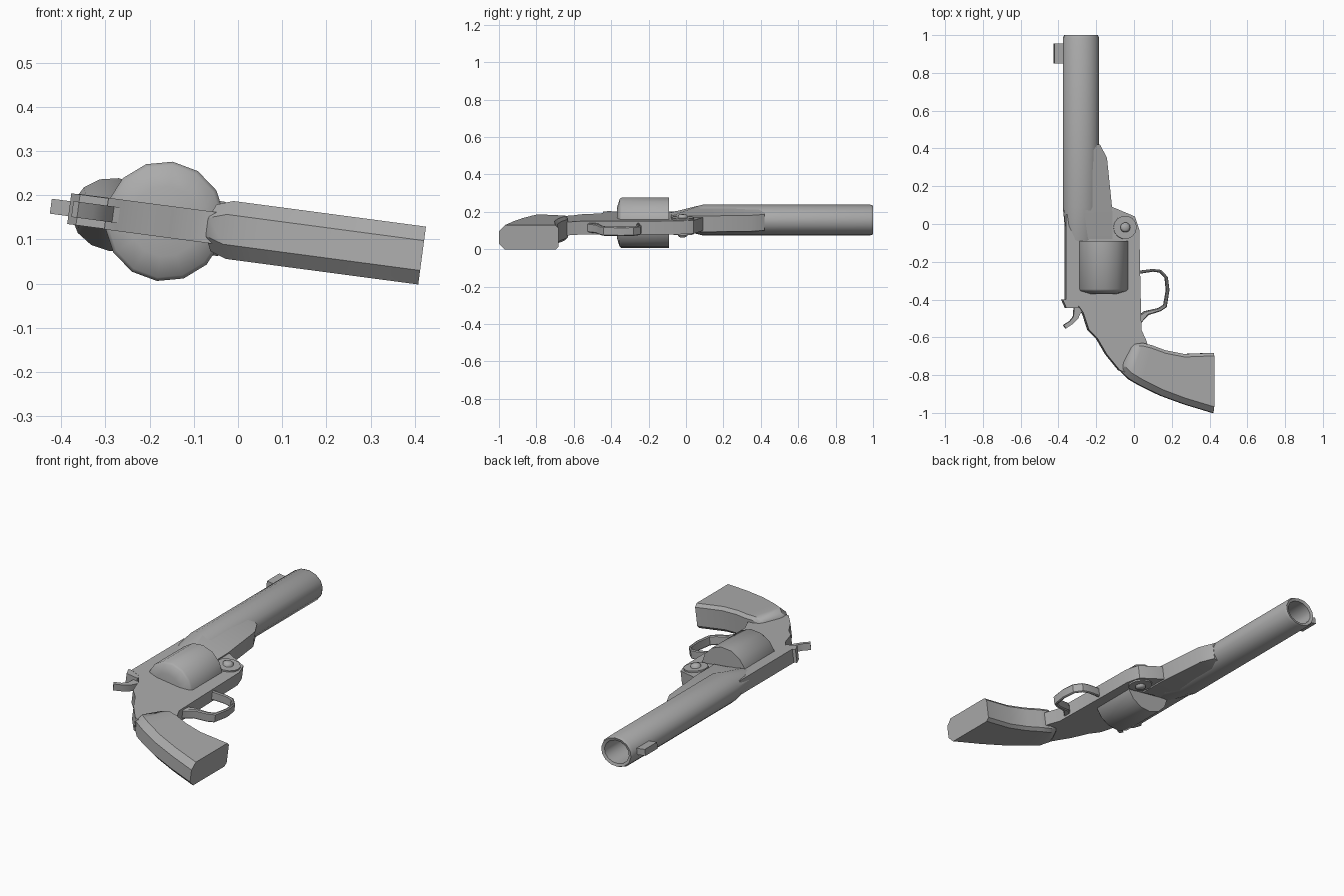
import bpy, bmesh, math
from mathutils import Matrix, Vector

if "Cube" in bpy.data.objects:
    bpy.data.objects.remove(bpy.data.objects["Cube"])

steel = bpy.data.materials.new("plain grey")
steel.use_nodes = True
GREY = (0.41, 0.41, 0.41, 1)
steel.diffuse_color = GREY
steel.node_tree.nodes["Principled BSDF"].inputs["Base Color"].default_value = GREY

# The parts are drawn in a flat plane, then the whole lies tilted on its side
LIE = Matrix.Translation((0, 0, 0.119)) @ Matrix.Rotation(math.radians(7.57), 4, 'Y')


def finish(name, bm, bevel=0, angle=35):
    bmesh.ops.recalc_face_normals(bm, faces=bm.faces)
    mesh = bpy.data.meshes.new(name)
    bm.to_mesh(mesh)
    bm.free()
    mesh.transform(LIE)
    mesh.materials.append(steel)
    ob = bpy.data.objects.new(name, mesh)
    bpy.context.collection.objects.link(ob)
    bpy.ops.object.select_all(action='DESELECT')
    ob.select_set(True)
    bpy.context.view_layer.objects.active = ob
    bpy.ops.object.shade_smooth_by_angle(angle=math.radians(angle))
    if bevel:
        mod = ob.modifiers.new("edge", 'BEVEL')
        mod.width = bevel
        mod.segments = 1
        mod.limit_method = 'ANGLE'
        mod.angle_limit = math.radians(50)
    return ob


def prism(name, outline, half, bevel=0):
    """Flat outline thickened evenly about the middle plane."""
    bm = bmesh.new()
    face = bm.faces.new([bm.verts.new((x, y, -half)) for x, y in outline])
    ext = bmesh.ops.extrude_face_region(bm, geom=[face])
    top = [v for v in ext["geom"] if isinstance(v, bmesh.types.BMVert)]
    bmesh.ops.translate(bm, verts=top, vec=(0, 0, 2 * half))
    return finish(name, bm, bevel)


def loft(name, rings, angle=35):
    """Skin through rings of equal point count, capped at both ends."""
    bm = bmesh.new()
    loops = [[bm.verts.new(p) for p in ring] for ring in rings]
    n = len(loops[0])
    for a, b in zip(loops, loops[1:]):
        for i in range(n):
            j = (i + 1) % n
            bm.faces.new((a[i], a[j], b[j], b[i]))
    bm.faces.new(loops[0])
    bm.faces.new(loops[-1])
    return finish(name, bm, 0, angle)


def oval(x, y, rx, rz, n=14):
    turns = [2 * math.pi * (i + 0.5) / n for i in range(n)]
    return [(x + rx * math.cos(t), y, rz * math.sin(t)) for t in turns]


def disc(x, y, z, r, n=14):
    turns = [2 * math.pi * i / n for i in range(n)]
    return [(x + r * math.cos(t), y + r * math.sin(t), z) for t in turns]


# Barrel with open bore, narrowing into the top strap at the rear
BX = -0.283
loft("barrel", [oval(BX, -0.1, 0.08, 0.036), oval(BX, 0.09, 0.097, 0.083),
                oval(BX, 0.985, 0.097, 0.083), oval(BX, 1.0, 0.09, 0.077),
                oval(BX, 0.995, 0.074, 0.062), oval(BX, 0.4, 0.074, 0.062)])

# Lug beneath the barrel
loft("barrel_lug", [[(BX, y, -w), (BX, y, w), (x, y, 0.043), (x, y, -0.043)]
                    for x, y, w in ((-0.187, 0.42, 0.08), (-0.15, 0.35, 0.08),
                                    (-0.122, 0.08, 0.08), (-0.12, -0.08, 0.036))])

# Frame with top strap and neck
prism("frame", [(-0.367, 0.05), (-0.367, -0.4), (-0.31, -0.42), (-0.275, -0.47),
                (-0.245, -0.56), (-0.2, -0.605), (-0.15, -0.69), (-0.08, -0.775),
                (0, -0.8), (0.07, -0.66), (0.065, -0.625), (0.035, -0.56),
                (0.028, -0.25), (0.024, -0.03), (0.0, 0.04), (-0.12, 0.09),
                (-0.2, 0.09)], 0.036)

# Rotating cylinder with a slightly domed rear
CX = -0.167
loft("cylinder", [oval(CX, -0.37, 0.08, 0.08), oval(CX, -0.355, 0.128, 0.128),
                  oval(CX, -0.345, 0.136, 0.136), oval(CX, -0.09, 0.136, 0.136)], 40)

# Hinge boss and domed screw, showing on both sides
HX, HY = -0.053, -0.018
loft("hinge_boss", [disc(HX, HY, z, 0.062) for z in (-0.044, 0.044)])
loft("hinge_screw", [disc(HX, HY, z, r) for z, r in
                     ((-0.062, 0.014), (-0.055, 0.026), (0.055, 0.026), (0.062, 0.014))], 60)

# Front and rear sights
prism("front_sight", [(-0.427, 0.85), (-0.427, 0.955), (-0.36, 0.955), (-0.36, 0.85)], 0.017)
prism("rear_sight", [(-0.385, -0.4), (-0.365, -0.445), (-0.3, -0.445), (-0.3, -0.395)], 0.035)

# Hammer
prism("hammer", [(-0.32, -0.43), (-0.325, -0.49), (-0.345, -0.515), (-0.378, -0.535),
                 (-0.365, -0.553), (-0.33, -0.53), (-0.3, -0.5), (-0.285, -0.465),
                 (-0.255, -0.5), (-0.24, -0.42)], 0.018)

# Trigger guard as a bent band
outer = [(0.02, -0.248), (0.1, -0.238), (0.142, -0.243), (0.178, -0.28), (0.187, -0.35),
         (0.172, -0.44), (0.14, -0.462), (0.075, -0.482), (0.03, -0.53)]
inner = [(0.03, -0.48), (0.055, -0.462), (0.13, -0.445), (0.158, -0.428), (0.172, -0.35),
         (0.165, -0.285), (0.137, -0.257), (0.1, -0.252), (0.02, -0.265)]
prism("trigger_guard", outer + inner, 0.025, 0.005)


# Grip: chamfered sections between its front and back edges
def grip_ring(front, back, half, cf=0.016, cb=0.032):
    f, b = Vector(front), Vector(back)
    d = (b - f).normalized()
    side = [(f, half - cf), (f + d * cf, half), (b - d * cb, half), (b, half - cb)]
    ring = [(p.x, p.y, w) for p, w in side]
    return ring + [(x, y, -w) for x, y, w in reversed(ring)]


loft("grip", [grip_ring((-0.015, -0.645), (-0.075, -0.76), 0.04),
              grip_ring((0.0, -0.635), (-0.07, -0.782), 0.053),
              grip_ring((0.04, -0.63), (-0.03, -0.82), 0.066),
              grip_ring((0.09, -0.642), (0.03, -0.855), 0.066),
              grip_ring((0.16, -0.668), (0.14, -0.908), 0.066),
              grip_ring((0.26, -0.688), (0.27, -0.955), 0.066),
              grip_ring((0.42, -0.682), (0.42, -1.0), 0.066)])
